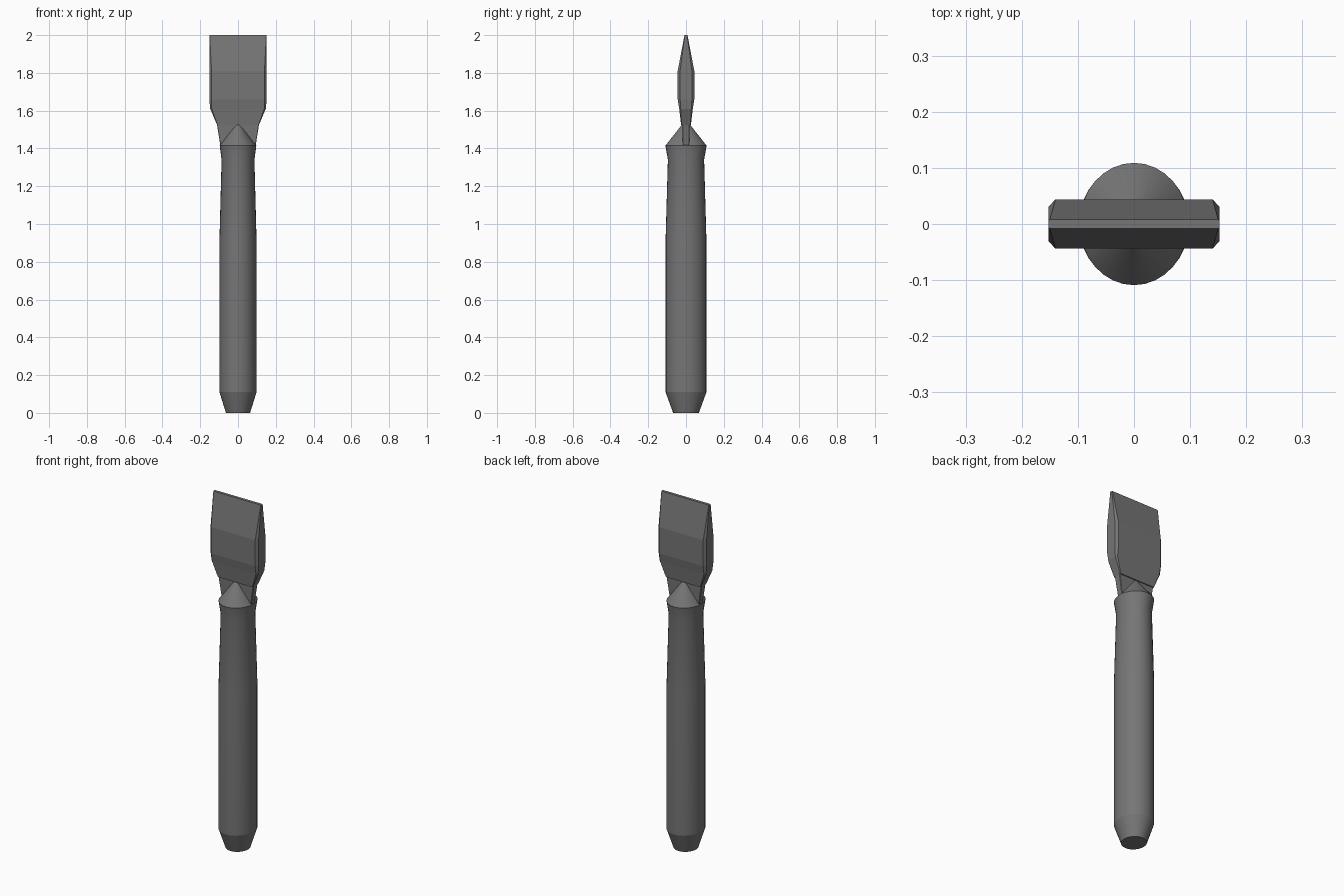
import bpy
import math

if "Cube" in bpy.data.objects:
    bpy.data.objects.remove(bpy.data.objects["Cube"])

# Dark grey finish shared by all parts
dark = bpy.data.materials.new("dark_grey")
dark.diffuse_color = (0.18, 0.18, 0.18, 1.0)
dark.use_nodes = True
dark.node_tree.nodes["Principled BSDF"].inputs["Base Color"].default_value = dark.diffuse_color


def loft(name, rings):
    """Skin a stack of equal-length rings and cap both ends."""
    n = len(rings[0])
    verts = [v for ring in rings for v in ring]
    faces = [tuple(reversed(range(n))),
             tuple(range(len(verts) - n, len(verts)))]
    for k in range(len(rings) - 1):
        for i in range(n):
            j = (i + 1) % n
            faces.append((k * n + i, k * n + j, (k + 1) * n + j, (k + 1) * n + i))
    mesh = bpy.data.meshes.new(name)
    mesh.from_pydata(verts, [], faces)
    mesh.materials.append(dark)
    obj = bpy.data.objects.new(name, mesh)
    bpy.context.collection.objects.link(obj)
    return obj


def ellipse(z, rx, ry, n=32):
    return [(rx * math.cos(2 * math.pi * i / n),
             ry * math.sin(2 * math.pi * i / n), z) for i in range(n)]


def chamfered_rect(z, w, t, c, d):
    """Half width w, half thickness t, corners cut by c in x and d in y."""
    return [(w, -t + d, z), (w, t - d, z), (w - c, t, z), (-w + c, t, z),
            (-w, t - d, z), (-w, -t + d, z), (-w + c, -t, z), (w - c, -t, z)]


# Oval handle with tapered butt, flared collar and conical shoulder
handle = loft("handle", [ellipse(*p) for p in (
    (0.0, 0.064, 0.068), (0.11, 0.098, 0.108), (0.92, 0.098, 0.108),
    (1.34, 0.087, 0.096), (1.415, 0.097, 0.109), (1.525, 0.015, 0.022))])
bpy.context.view_layer.objects.active = handle
handle.select_set(True)
bpy.ops.object.shade_smooth_by_angle(angle=math.radians(15))

# Flat blade with chamfered sides, thinning to the cutting edge
loft("blade", [chamfered_rect(*p) for p in (
    (1.525, 0.111, 0.026, 0.002, 0.003),
    (1.61, 0.147, 0.036, 0.008, 0.008),
    (1.66, 0.152, 0.044, 0.012, 0.013),
    (1.81, 0.152, 0.044, 0.012, 0.013),
    (2.0, 0.152, 0.008, 0.002, 0.002))])

# Thinner tang joining the blade to the handle
loft("tang", [chamfered_rect(*p) for p in (
    (1.40, 0.091, 0.016, 0.002, 0.002),
    (1.525, 0.111, 0.020, 0.002, 0.003))])
